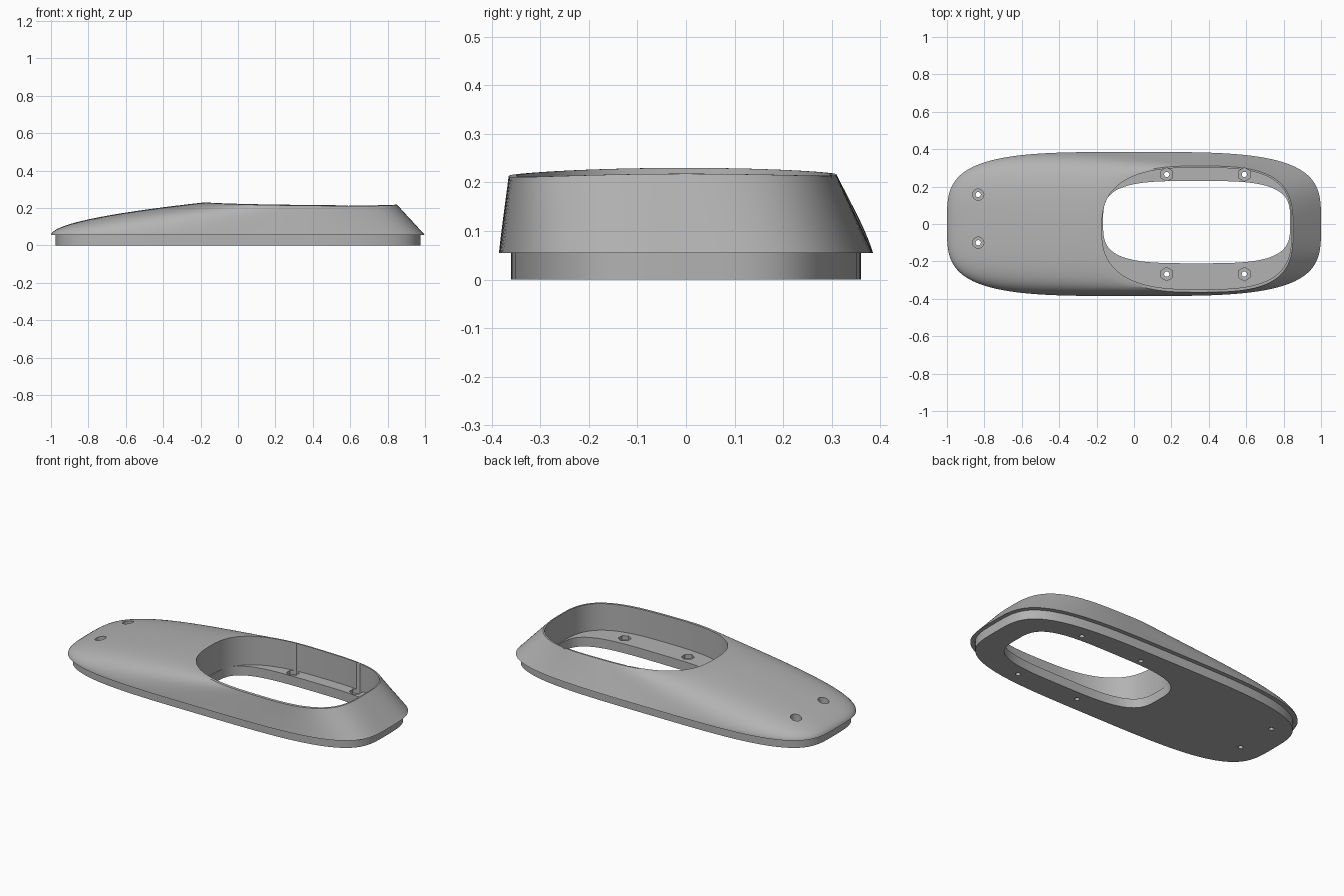
import bpy, bmesh, math
from mathutils import Vector

cube = bpy.data.objects.get("Cube")
if cube:
    bpy.data.objects.remove(cube, do_unlink=True)

SEGMENTS = 144
LEDGE = 0.055

grey = bpy.data.materials.new("plain_grey")
grey.use_nodes = True
grey.diffuse_color = (0.45, 0.45, 0.45, 1)
grey.node_tree.nodes["Principled BSDF"].inputs["Base Color"].default_value = grey.diffuse_color


def oval(cx, cy, a, b, n_nose, n_tail):
    """Squarish oval outline, with its own roundness at each end."""
    points = []
    for i in range(SEGMENTS):
        t = 2 * math.pi * i / SEGMENTS
        c, s = math.cos(t), math.sin(t)
        n = n_tail if c > 0 else n_nose
        r = (abs(c) ** n + abs(s) ** n) ** (-1 / n)
        points.append(Vector((cx + a * r * c, cy + b * r * s, 0)))
    return points


def at_height(points, z):
    return [Vector((p.x, p.y, z)) for p in points]


def crown(p):
    """Height of the gently domed top."""
    return 0.23 - 0.0117 * (p.x + 0.18) - 0.08 * p.y ** 2


def on_crown(points):
    return [Vector((p.x, p.y, crown(p))) for p in points]


# Outlines of the plate, cover, rim, pocket and floor opening
plate = oval(0, 0, 0.977, 0.36, 3.7, 3.7)
cover = at_height(oval(0, 0, 1, 0.385, 3.7, 3.7), LEDGE)
rim = on_crown(oval(0.335, -0.0275, 0.515, 0.3375, 2.7, 3.2))
pocket = oval(0.335, -0.024, 0.507, 0.325, 2.7, 3.2)
opening = oval(0.335, 0.01, 0.5, 0.22, 3.5, 3.5)

# Cover wall: rounded over the nose, straight slope at the tail
rings = [at_height(opening, 0), at_height(plate, 0), at_height(plate, LEDGE), cover]
STEPS = 16
for k in range(1, STEPS):
    t = (k / STEPS) ** 2
    ring = []
    for i, (low, high) in enumerate(zip(cover, rim)):
        w = min(1, max(0, 0.15 - math.cos(2 * math.pi * i / SEGMENTS)))
        power = 1 - 0.48 * w * w * (3 - 2 * w)
        p = low.lerp(high, t)
        p.z = low.z + (high.z - low.z) * t ** power
        ring.append(p)
    rings.append(ring)
rings += [rim, on_crown(pocket), at_height(pocket, LEDGE), at_height(opening, LEDGE)]

bm = bmesh.new()
loops = [[bm.verts.new(p) for p in ring] for ring in rings]
for k, lower in enumerate(loops):
    upper = loops[(k + 1) % len(loops)]
    for i in range(SEGMENTS):
        j = (i + 1) % SEGMENTS
        bm.faces.new((lower[i], lower[j], upper[j], upper[i]))
bmesh.ops.recalc_face_normals(bm, faces=bm.faces)
mesh = bpy.data.meshes.new("housing")
bm.to_mesh(mesh)
bm.free()
mesh.materials.append(grey)
housing = bpy.data.objects.new("housing", mesh)
bpy.context.collection.objects.link(housing)
bpy.context.view_layer.objects.active = housing


def drill(x, y, radius, bottom, sides):
    """Cut an upright hole from the given height up through the top."""
    top = 0.4
    bpy.ops.mesh.primitive_cylinder_add(vertices=sides, radius=radius, depth=top - bottom,
                                        location=(x, y, (top + bottom) / 2))
    cutter = bpy.context.object
    cutter.name = "hole_cutter"
    cutter.hide_render = True
    cutter.data.materials.append(grey)
    cut = housing.modifiers.new("hole", "BOOLEAN")
    cut.operation = "DIFFERENCE"
    cut.solver = "EXACT"
    cut.object = cutter
    bpy.context.view_layer.objects.active = housing
    bpy.ops.object.modifier_apply(modifier=cut.name)
    bpy.data.objects.remove(cutter, do_unlink=True)


# Nut pockets with screw holes in the ledges
for x in (0.175, 0.59):
    for y in (0.265, -0.268):
        drill(x, y, 0.036, 0.03, 6)
        drill(x, y, 0.014, -0.1, 24)

# Round counterbores with screw holes in the nose
for y in (0.157, -0.1):
    drill(-0.833, y, 0.03, 0.09, 32)
    drill(-0.833, y, 0.014, -0.1, 24)

bpy.ops.object.select_all(action="DESELECT")
housing.select_set(True)
bpy.ops.object.shade_smooth_by_angle(angle=math.radians(30))
